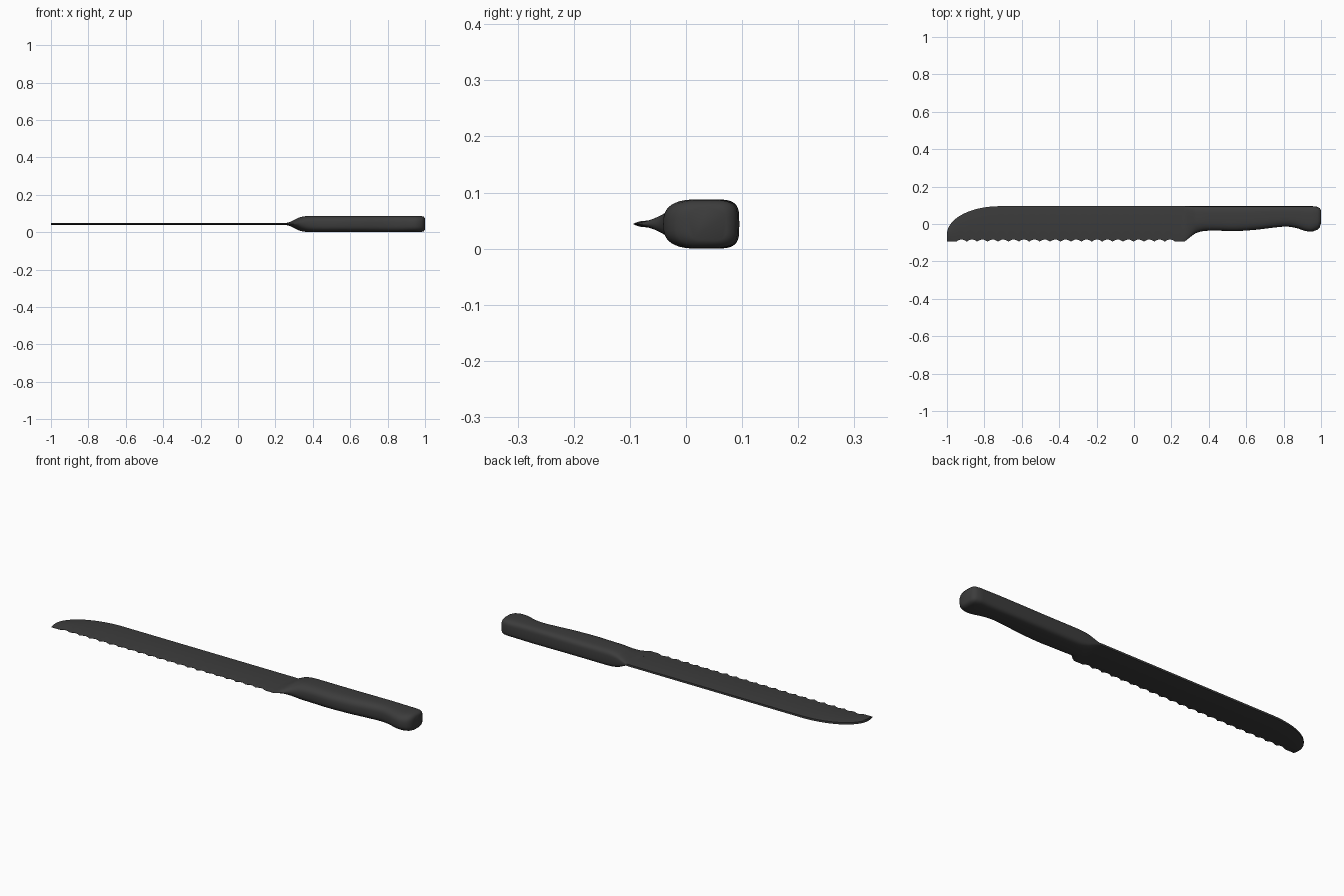
import bpy, bmesh, math

if "Cube" in bpy.data.objects:
    bpy.data.objects.remove(bpy.data.objects["Cube"])

ZC = 0.044      # mid-plane height
EDGE = -0.094   # cutting edge
SPINE = 0.095   # straight back

dark = bpy.data.materials.new("dark_grey")
dark.diffuse_color = (0.045, 0.045, 0.045, 1)
dark.use_nodes = True
dark.node_tree.nodes["Principled BSDF"].inputs["Base Color"].default_value = dark.diffuse_color


def loft(name, rings, angle):
    """Skin closed rings of equal point count and cap both ends."""
    bm = bmesh.new()
    loops = [[bm.verts.new(p) for p in ring] for ring in rings]
    n = len(loops[0])
    for a, b in zip(loops, loops[1:]):
        for i in range(n):
            j = (i + 1) % n
            bm.faces.new((a[i], a[j], b[j], b[i]))
    bm.faces.new(loops[0])
    bm.faces.new(loops[-1][::-1])
    bmesh.ops.recalc_face_normals(bm, faces=bm.faces)
    me = bpy.data.meshes.new(name)
    bm.to_mesh(me)
    bm.free()
    ob = bpy.data.objects.new(name, me)
    bpy.context.collection.objects.link(ob)
    me.materials.append(dark)
    bpy.ops.object.select_all(action='DESELECT')
    ob.select_set(True)
    bpy.context.view_layer.objects.active = ob
    bpy.ops.object.shade_smooth_by_angle(angle=math.radians(angle))
    return ob


# Blade: wedge section, elliptical tip, scalloped edge
T0, T1, TEETH = -0.95, 0.22, 21


def blade_top(x):
    if x > -0.72:
        return SPINE
    u = min(1, (-0.72 - x) / 0.28)
    return -0.055 + (SPINE + 0.055) * math.sqrt(1 - u * u)


def blade_bottom(x):
    if not T0 < x < T1:
        return EDGE
    return EDGE + 0.011 * abs(math.sin(math.pi * TEETH * (x - T0) / (T1 - T0)))


xs = [-1 + 0.05 * (1 - math.cos(math.pi / 2 * i / 12)) for i in range(12)]
steps = TEETH * 8
xs += [T0 + (T1 - T0) * i / steps for i in range(steps + 1)] + [0.245, 0.272]
wedge = [(0, 0.0006), (0.15, 0.003), (0.4, 0.0055), (0.94, 0.0065), (1, 0.005)]
rings = []
for x in xs:
    lo, hi = blade_bottom(x), blade_top(x)
    side = [(lo + (hi - lo) * t, h) for t, h in wedge]
    rings.append([(x, y, ZC + h) for y, h in side] +
                 [(x, y, ZC - h) for y, h in reversed(side)])
loft("blade", rings, 35)

# Handle stations: x, bottom y, top y, half thickness, lower roundness exponent
stations = [
    (0.255, -0.094, 0.095, 0.006, 1.5),
    (0.275, -0.090, 0.095, 0.010, 1.5),
    (0.300, -0.070, 0.095, 0.022, 1.7),
    (0.330, -0.049, 0.095, 0.036, 2.0),
    (0.370, -0.038, 0.095, 0.043, 2.5),
    (0.430, -0.035, 0.095, 0.044, 2.8),
    (0.540, -0.038, 0.095, 0.044, 2.8),
    (0.660, -0.030, 0.095, 0.044, 2.8),
    (0.760, -0.018, 0.095, 0.044, 2.8),
    (0.820, -0.014, 0.095, 0.044, 2.8),
    (0.870, -0.022, 0.095, 0.044, 2.8),
    (0.920, -0.038, 0.095, 0.044, 2.8),
    (0.955, -0.040, 0.095, 0.044, 2.8),
    (0.980, -0.031, 0.092, 0.043, 2.8),
    (0.993, -0.018, 0.085, 0.039, 2.8),
    (1.000, 0.004, 0.072, 0.030, 2.8),
]


def catmull(p0, p1, p2, p3, t):
    return 0.5 * (2 * p1 + (p2 - p0) * t + (2 * p0 - 5 * p1 + 4 * p2 - p3) * t * t
                  + (3 * p1 - p0 - 3 * p2 + p3) * t ** 3)


def section(x, lo, hi, h, low_exp, n=40):
    mid = lo + (hi - lo) * 0.5
    pts = []
    for i in range(n):
        a = 2 * math.pi * i / n
        c, s = math.cos(a), math.sin(a)
        e = 4.0 if s >= 0 else low_exp
        y = mid + (hi - lo) / 2 * math.copysign(abs(s) ** (2 / e), s)
        z = ZC + h * math.copysign(abs(c) ** (2 / e), c)
        pts.append((x, y, z))
    return pts


dense = []
last = len(stations) - 1
for k in range(last):
    if k >= last - 3:
        dense.append(stations[k])
        continue
    quad = [stations[max(0, min(last, k + d))] for d in (-1, 0, 1, 2)]
    for s in range(4):
        t = s / 4
        row = [catmull(*v, t) for v in zip(*quad)]
        row[0] = quad[1][0] + (quad[2][0] - quad[1][0]) * t
        row[2], row[3] = min(row[2], SPINE), min(row[3], ZC)
        dense.append(row)
dense.append(stations[-1])
loft("handle", [section(*row) for row in dense], 50)
